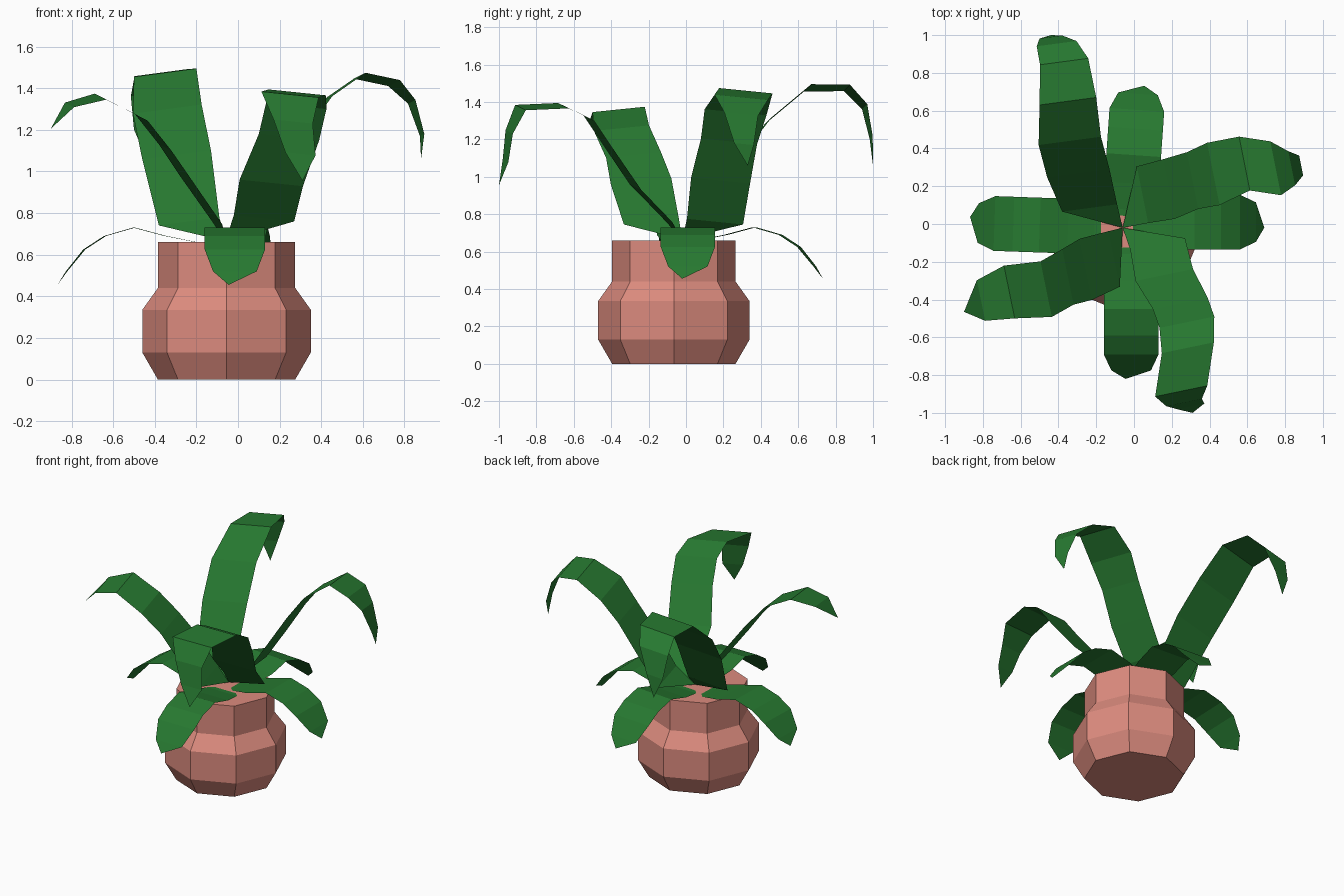
import bpy, bmesh, math
from mathutils import Vector


def material(name, rgb):
    m = bpy.data.materials.new(name)
    m.diffuse_color = (*rgb, 1)
    return m


TERRACOTTA = material("terracotta", (0.72, 0.26, 0.21))
GREEN = material("leaf green", (0.02, 0.19, 0.03))


def finish(name, bm, mat):
    me = bpy.data.meshes.new(name)
    bm.to_mesh(me)
    bm.free()
    me.materials.append(mat)
    ob = bpy.data.objects.new(name, me)
    bpy.context.collection.objects.link(ob)
    return ob


def ribbon(name, root, sections, tip):
    """Leaf sheet: sections are (left, right) points between a root and a tip."""
    bm = bmesh.new()
    r, t = bm.verts.new(root), bm.verts.new(tip)
    rows = [(bm.verts.new(a), bm.verts.new(b)) for a, b in sections]
    bm.faces.new((r, rows[0][1], rows[0][0]))
    for (a, b), (c, d) in zip(rows, rows[1:]):
        bm.faces.new((a, b, d, c))
    bm.faces.new((rows[-1][0], rows[-1][1], t))
    bm.normal_update()
    if sum(f.normal.z * f.calc_area() for f in bm.faces) < 0:
        bmesh.ops.reverse_faces(bm, faces=bm.faces[:])
    finish(name, bm, GREEN)


# Octagonal pot with a closed top
bm = bmesh.new()
rings = []
for r, z in [(0.33, 0), (0.405, 0.13), (0.405, 0.335), (0.33, 0.44), (0.33, 0.66)]:
    rings.append([bm.verts.new((-0.055 + r * math.cos(i * math.pi / 4),
                                -0.065 + r * math.sin(i * math.pi / 4), z)) for i in range(8)])
for lo, hi in zip(rings, rings[1:]):
    for i in range(8):
        j = (i + 1) % 8
        bm.faces.new((lo[i], lo[j], hi[j], hi[i]))
bm.faces.new(rings[0][::-1])
bm.faces.new(rings[-1])
finish("pot", bm, TERRACOTTA)

# Four low drooping leaves: (distance, height, half width) along the spine
LOW = [(0.12, 0.662, 0.12), (0.26, 0.69, 0.145), (0.41, 0.73, 0.145),
       (0.55, 0.69, 0.145), (0.65, 0.625, 0.145), (0.735, 0.52, 0.105)]
for name, heading, shift in [("right", 0, 0.05), ("back", 86, -0.06),
                             ("left", 178, -0.02), ("front", 270, 0.075)]:
    a = math.radians(heading)
    d = Vector((math.cos(a), math.sin(a), 0))
    n = Vector((-d.y, d.x, 0))
    c = Vector((-0.09, -0.04, 0)) + n * shift
    up = Vector((0, 0, 1))
    ribbon("low_leaf_" + name, c + up * 0.655,
           [(c + d * r + up * z + n * w, c + d * r + up * z - n * w) for r, z, w in LOW],
           c + d * 0.78 - n * 0.03 + up * 0.455)

# Four tall arching leaves: half-width vector, then spine points with width scale
TALL = {
    "back": ((0.15, 0.02, 0.02), (-0.44, 1.0, 1.06),
             [(-0.235, 0.085, 0.76, 0.97), (-0.295, 0.27, 1.08, 1.1), (-0.34, 0.44, 1.30, 1.1),
              (-0.35, 0.65, 1.475, 1), (-0.37, 0.86, 1.475, 0.85), (-0.41, 0.955, 1.375, 0.7),
              (-0.44, 0.99, 1.21, 0.4)]),
    "right": ((-0.03, 0.15, -0.015), (0.88, 0.33, 1.06),
              [(0.045, 0.155, 0.76, 1), (0.185, 0.185, 0.98, 1.05), (0.31, 0.23, 1.19, 1),
               (0.42, 0.265, 1.345, 1.1), (0.585, 0.32, 1.46, 0.95), (0.75, 0.295, 1.425, 0.95),
               (0.835, 0.295, 1.335, 0.6), (0.885, 0.31, 1.175, 0.35)]),
    "front": ((0.145, 0.03, -0.015), (0.31, -1.0, 0.955),
              [(0.125, -0.105, 0.775, 1), (0.16, -0.27, 0.945, 1.05), (0.245, -0.42, 1.165, 1),
               (0.28, -0.52, 1.315, 1), (0.285, -0.655, 1.38, 0.95), (0.25, -0.885, 1.37, 0.95),
               (0.265, -0.945, 1.24, 0.65), (0.30, -0.965, 1.085, 0.5)]),
    "left": ((0.03, -0.147, -0.015), (-0.90, -0.465, 1.205),
             [(-0.105, -0.185, 0.76, 1), (-0.255, -0.24, 0.975, 1.1), (-0.35, -0.28, 1.115, 1),
              (-0.465, -0.345, 1.26, 1), (-0.66, -0.36, 1.36, 0.95), (-0.81, -0.405, 1.32, 0.73)]),
}
for name, (half, tip, spine) in TALL.items():
    h = Vector(half)
    ribbon("tall_leaf_" + name, (-0.06, -0.02, 0.665),
           [(Vector(p) - h * s, Vector(p) + h * s) for *p, s in spine], tip)
